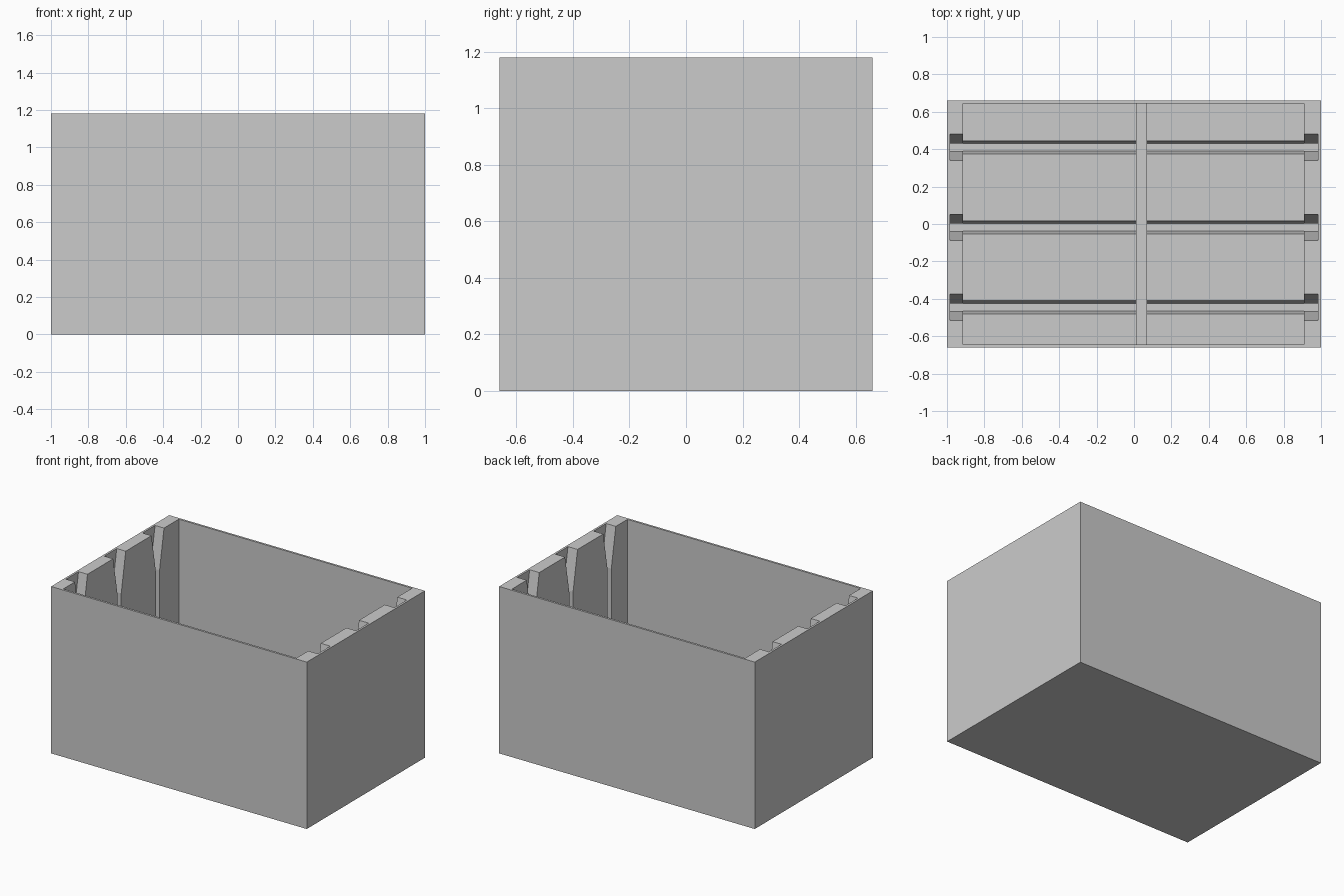
import bpy
import bmesh

cube = bpy.data.objects.get("Cube")
if cube:
    bpy.data.objects.remove(cube, do_unlink=True)

HALF_Y, HEIGHT = 0.66, 1.18
INNER_Y, INNER_L, INNER_R = 0.645, 0.91, -0.915
SKIN, FLOOR = 0.015, 0.085
SLOT_CENTRES = (0.41, -0.018, -0.445)

grey = bpy.data.materials.new("plain grey")
grey.use_nodes = True
COLOUR = (0.6, 0.6, 0.6, 1)
grey.diffuse_color = COLOUR
grey.node_tree.nodes["Principled BSDF"].inputs["Base Color"].default_value = COLOUR


def prism(name, profile, x0, x1):
    """Extrude a (y, z) outline along x."""
    bm = bmesh.new()
    face = bm.faces.new([bm.verts.new((x0, y, z)) for y, z in profile])
    out = bmesh.ops.extrude_face_region(bm, geom=[face])
    moved = [v for v in out["geom"] if isinstance(v, bmesh.types.BMVert)]
    bmesh.ops.translate(bm, verts=moved, vec=(x1 - x0, 0, 0))
    bmesh.ops.recalc_face_normals(bm, faces=bm.faces)
    mesh = bpy.data.meshes.new(name)
    bm.to_mesh(mesh)
    bm.free()
    mesh.materials.append(grey)
    obj = bpy.data.objects.new(name, mesh)
    bpy.context.collection.objects.link(obj)
    return obj


def box(name, x0, x1, half_y, z0, z1):
    return prism(name, [(-half_y, z0), (half_y, z0), (half_y, z1), (-half_y, z1)], x0, x1)


def taper(name, centre, steps, x0, x1):
    """Symmetrical slot outline from (half width, z) steps."""
    left = [(centre - w, z) for w, z in steps]
    right = [(centre + w, z) for w, z in reversed(steps)]
    return prism(name, left + right, x0, x1)


def cut(target, cutter):
    cutter.hide_render = True
    mod = target.modifiers.new("cut", "BOOLEAN")
    mod.operation, mod.solver, mod.object = "DIFFERENCE", "EXACT", cutter
    bpy.context.view_layer.objects.active = target
    bpy.ops.object.modifier_apply(modifier=mod.name)
    bpy.data.objects.remove(cutter, do_unlink=True)


# Outer box, hollowed with thick ends and thin long walls
tray = box("box_body", -1, 1, HALF_Y, 0, HEIGHT)
cut(tray, box("cavity_cutter", INNER_R, INNER_L, INNER_Y, FLOOR, HEIGHT + 0.1))

# Divider slots: funnel mouths in the end walls, bevelled grooves in the floor
for y in SLOT_CENTRES:
    cut(tray, taper("slot_cutter", y, [(0.02, SKIN), (0.02, 0.9), (0.075, 1.208)],
                    -1 + SKIN, 1 - SKIN))
    cut(tray, taper("groove_cutter", y, [(0.02, SKIN + 0.001), (0.038, 0.099)],
                    INNER_R, INNER_L))

# Low rail that splits the floor into two rows
box("centre_rail", 0.01, 0.07, INNER_Y + 0.005, 0.01, 0.2)
